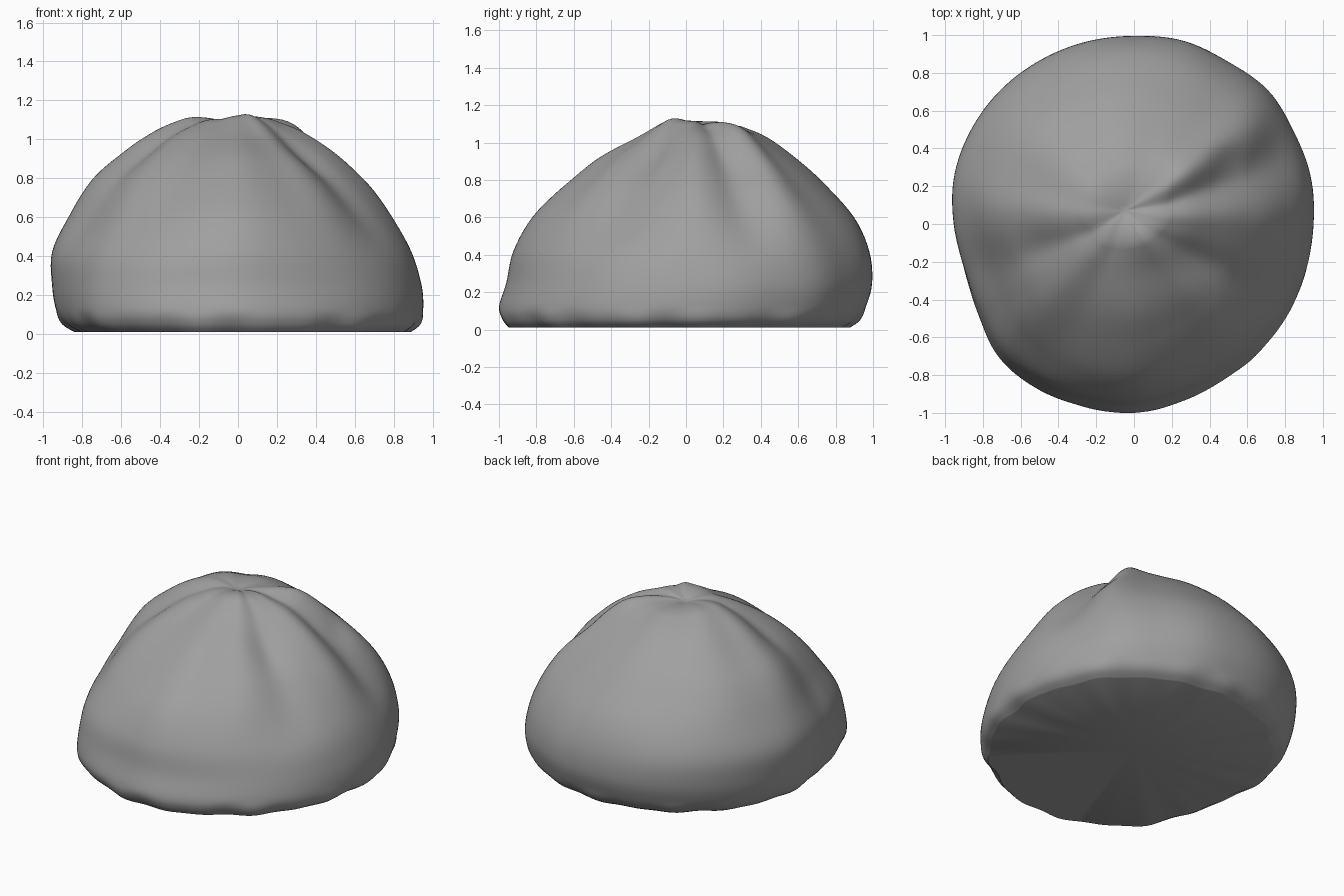
import bpy, bmesh, math

if "Cube" in bpy.data.objects:
    bpy.data.objects.remove(bpy.data.objects["Cube"])

SEGS, STEPS = 160, 5
TIP = (-0.05, 0.07, 1.075)          # where the pleats gather

# widest outline seen from above: radius every 15 degrees, from +x anticlockwise
OUTLINE = [0.955, 0.975, 0.985, 1.01, 1.0, 1.01, 1.0, 1.0, 1.0, 1.0, 0.995, 0.985,
           0.96, 0.945, 0.97, 1.02, 1.02, 1.005, 1.0, 0.97, 0.95, 0.945, 0.945, 0.945]

# wall profile: heights, with fraction of the outline facing right, back, left, front
LEVELS = [0.01, 0.05, 0.12, 0.25, 0.42, 0.60, 0.78, 0.92, 1.03, 1.085]
SIDES = [
    [.92, .975, .995, .985, .93, .81, .66, .51, .35, .21],
    [.86, .92, .96, .995, .98, .90, .74, .575, .415, .28],
    [.86, .93, .97, .99, .99, .89, .76, .58, .40, .24],
    [.95, .985, 1.0, .96, .925, .82, .63, .46, .26, .14],
]

# flatter shoulders: angle, angular width, share taken off the radius
FLATS = [(222, 32, .07), (318, 28, .035), (20, 14, .02)]

# pleats: angle, angular width, height (negative = groove)
PLEATS = [(40, 10, .035), (24, 9, -.03), (4, 10, .025), (-28, 12, -.035),
          (-52, 11, .015), (-85, 14, .012), (-118, 11, -.012), (-140, 11, .012),
          (-163, 10, -.025), (174, 11, .02), (140, 14, .012), (115, 10, -.01),
          (75, 12, -.01)]

# soft lumps and dents on top: x, y, radius, height
LUMPS = [(.06, -.07, .13, .035), (.27, .27, .14, .03), (-.25, .12, .14, .02),
         (.5, .35, .08, -.02), (.33, -.2, .13, -.025), (-.7, -.2, .12, .02)]


def spline(p0, p1, p2, p3, t):
    return 0.5 * (2 * p1 + (p2 - p0) * t + (2 * p0 - 5 * p1 + 4 * p2 - p3) * t * t
                  + (3 * p1 - p0 - 3 * p2 + p3) * t ** 3)


def sample(vals, u):
    """Open curve through vals at parameter u."""
    n = len(vals) - 1
    i = min(int(u), n - 1)
    get = lambda k: vals[max(0, min(n, k))]
    return spline(get(i - 1), get(i), get(i + 1), get(i + 2), u - i)


def sample_loop(vals, u):
    """Closed curve through vals at parameter u."""
    n, i = len(vals), int(u)
    return spline(*(vals[(i + k) % n] for k in (-1, 0, 1, 2)), u - i)


def around(table, deg):
    """Sum of soft bumps placed round the bun."""
    total = 0
    for a, w, h in table:
        d = (deg - a + 180) % 360 - 180
        total += h * math.exp(-(d / w) ** 2)
    return total


def lump(x, y):
    return sum(h * math.exp(-((x - a) ** 2 + (y - b) ** 2) / (s * s)) for a, b, s, h in LUMPS)


def ease(t):
    t = max(0, min(1, t))
    return t * t * (3 - 2 * t)


def point(deg, u):
    a = math.radians(deg)
    z = sample(LEVELS, u)
    frac = sample_loop([sample(s, u) for s in SIDES], deg / 90)
    frac *= 1 - around(FLATS, deg) * ease((z - 0.2) / 0.4)
    r = sample_loop(OUTLINE, deg / 15) * frac
    # pleats fade out toward the belly and the tip, and the foot is softly scalloped
    p = around(PLEATS, deg) * ease((z - 0.3) / 0.45) * min(1, r / 0.5)
    r += p * 0.7
    z += p * 0.7
    foot = max(0, 1 - z / 0.12)
    r += foot * (0.010 * math.sin(a * 13) + 0.007 * math.sin(a * 21 + 1))
    shift = max(0, (z - 0.75) / 0.35) * 0.6
    return (r * math.cos(a) + TIP[0] * shift, r * math.sin(a) + TIP[1] * shift * 0.5, z)


# dumpling-shaped bun: stacked rings closed by a gathered crown and a flat base
bm = bmesh.new()
n_rings = (len(LEVELS) - 1) * STEPS + 1
rings = [[bm.verts.new(point(360 * j / SEGS, k / STEPS)) for j in range(SEGS)]
         for k in range(n_rings)]

# crown rings ease from the last wall ring in to the gathered tip
last = [v.co.copy() for v in rings[-1]]
for s in (0.87, 0.74, 0.6, 0.45, 0.3, 0.15):
    ring = []
    for c in last:
        pos = [t + (v - t) * s for t, v in zip(TIP, c)]
        pos[2] += 0.06 * s * (1 - s)
        ring.append(bm.verts.new(pos))
    rings.append(ring)

for lo, hi in zip(rings, rings[1:]):
    for j in range(SEGS):
        k = (j + 1) % SEGS
        bm.faces.new((lo[j], lo[k], hi[k], hi[j]))
tip = bm.verts.new(TIP)
base = bm.verts.new((0, 0, 0.01))
for j in range(SEGS):
    k = (j + 1) % SEGS
    bm.faces.new((rings[-1][j], rings[-1][k], tip))
    bm.faces.new((rings[0][k], rings[0][j], base))
for v in bm.verts:
    if v.co.z > 0.45:
        v.co.z += lump(v.co.x, v.co.y) * min(1, (v.co.z - 0.45) / 0.2)
bmesh.ops.recalc_face_normals(bm, faces=bm.faces)

mesh = bpy.data.meshes.new("pleated_bun")
bm.to_mesh(mesh)
bm.free()
bun = bpy.data.objects.new("pleated_bun", mesh)
bpy.context.collection.objects.link(bun)

# dough colour: mid grey
dough = bpy.data.materials.new("dough")
dough.diffuse_color = (0.35, 0.35, 0.35, 1)
dough.use_nodes = True
dough.node_tree.nodes["Principled BSDF"].inputs["Base Color"].default_value = dough.diffuse_color
mesh.materials.append(dough)

bpy.context.view_layer.objects.active = bun
bun.select_set(True)
bpy.ops.object.shade_smooth_by_angle(angle=math.radians(40))
